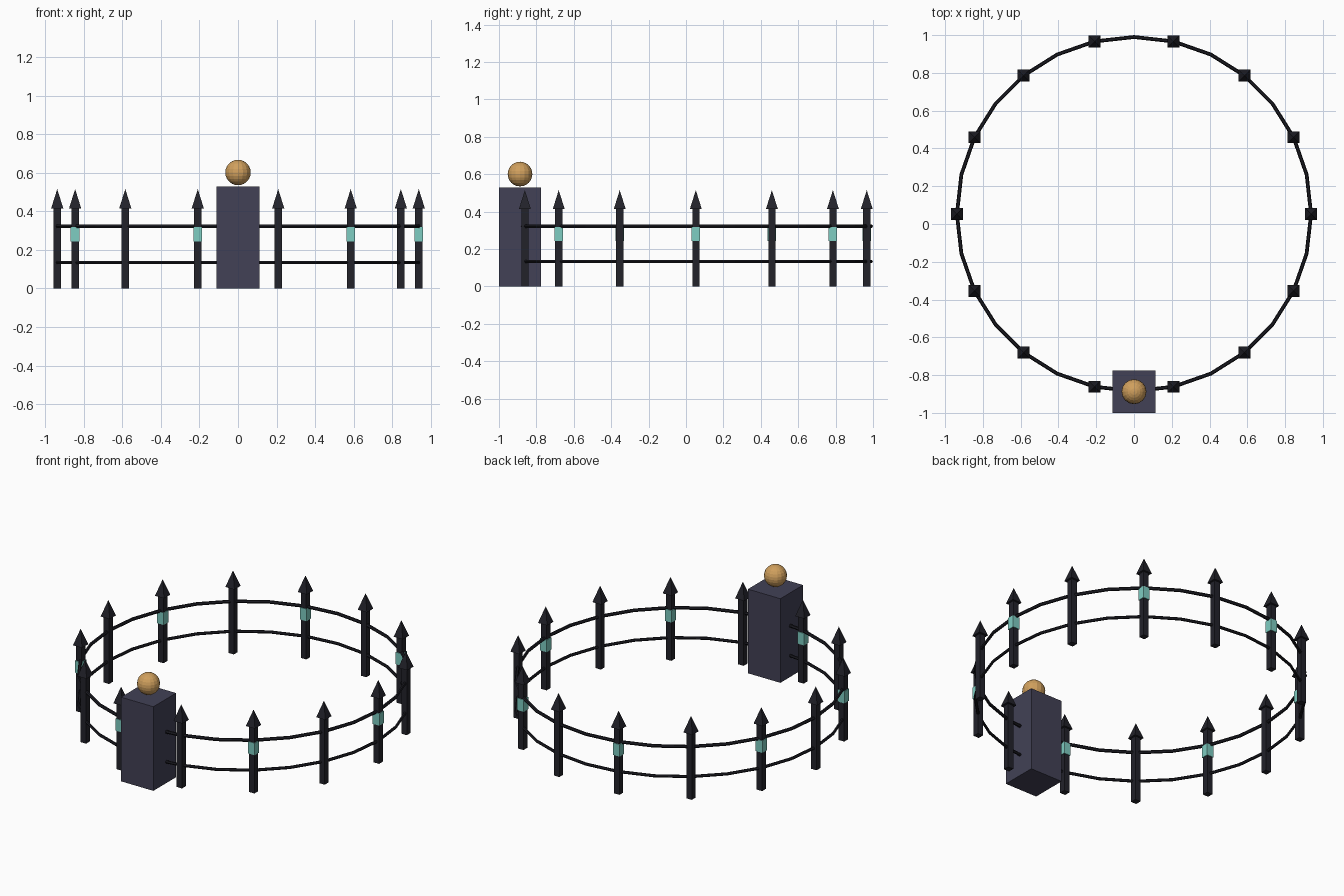
import bpy
import bmesh
from math import cos, sin, pi
from mathutils import Matrix, Vector

cube = bpy.data.objects.get("Cube")
if cube:
    bpy.data.objects.remove(cube, do_unlink=True)

RADIUS = 0.9375
CENTRE_Y = 0.0525
POSTS = 14


def material(name, rgb):
    mat = bpy.data.materials.new(name)
    mat.use_nodes = True
    colour = (*rgb, 1)
    mat.diffuse_color = colour
    mat.node_tree.nodes["Principled BSDF"].inputs["Base Color"].default_value = colour
    return mat


iron = material("dark iron", (0.016, 0.016, 0.023))
rail_iron = material("rail iron", (0.011, 0.011, 0.016))
stone = material("slate stone", (0.054, 0.053, 0.092))
gold = material("warm gold", (0.63, 0.35, 0.11))
teal = material("pale teal", (0.21, 0.61, 0.54))


def finish(bm, name, mat, location):
    bmesh.ops.recalc_face_normals(bm, faces=bm.faces)
    mesh = bpy.data.meshes.new(name)
    bm.to_mesh(mesh)
    bm.free()
    mesh.materials.append(mat)
    obj = bpy.data.objects.new(name, mesh)
    obj.location = location
    bpy.context.collection.objects.link(obj)
    return obj


def box(name, mat, x, y, bottom, top, width):
    bm = bmesh.new()
    size = Matrix.Diagonal((width, width, top - bottom, 1))
    bmesh.ops.create_cube(bm, size=1, matrix=size)
    return finish(bm, name, mat, (x, y, (bottom + top) / 2))


def spike(name, x, y, bottom, top, width):
    bm = bmesh.new()
    bmesh.ops.create_cone(bm, cap_ends=True, segments=4, radius1=width / 2 ** 0.5,
                          radius2=0, depth=top - bottom,
                          matrix=Matrix.Rotation(pi / 4, 4, "Z"))
    return finish(bm, name, iron, (x, y, (bottom + top) / 2))


def ring(name, z, thickness, sides=6):
    """Hoop with one corner at each post and one between each pair."""
    bm = bmesh.new()
    steps = POSTS * 2
    loops = []
    for i in range(steps):
        a = 2 * pi * i / steps
        loop = []
        for j in range(sides):
            b = 2 * pi * j / sides
            r = RADIUS + thickness * cos(b)
            loop.append(bm.verts.new(Vector((r * cos(a), r * sin(a), thickness * sin(b)))))
        loops.append(loop)
    for i in range(steps):
        here, there = loops[i], loops[(i + 1) % steps]
        for j in range(sides):
            k = (j + 1) % sides
            bm.faces.new((here[j], there[j], there[k], here[k]))
    return finish(bm, name, rail_iron, (0, CENTRE_Y, z))


# Fence posts with pointed caps; every second one carries a teal band
for i in range(POSTS):
    angle = 2 * pi * i / POSTS
    x = RADIUS * cos(angle)
    y = CENTRE_Y + RADIUS * sin(angle)
    box(f"post_{i + 1}", iron, x, y, 0, 0.42, 0.038)
    spike(f"post_spike_{i + 1}", x, y, 0.415, 0.515, 0.063)
    if i % 2 == 0:
        box(f"post_band_{i + 1}", teal, x, y, 0.242, 0.318, 0.046)

# Rails
ring("upper_rail", 0.322, 0.010)
ring("lower_rail", 0.134, 0.009)

# Front pillar and its ball
pillar_y = CENTRE_Y - RADIUS - 0.0025
box("pillar", stone, 0, pillar_y, 0, 0.528, 0.225)
ball = bmesh.new()
bmesh.ops.create_uvsphere(ball, u_segments=16, v_segments=12, radius=0.066)
finish(ball, "pillar_ball", gold, (0, pillar_y, 0.601))
